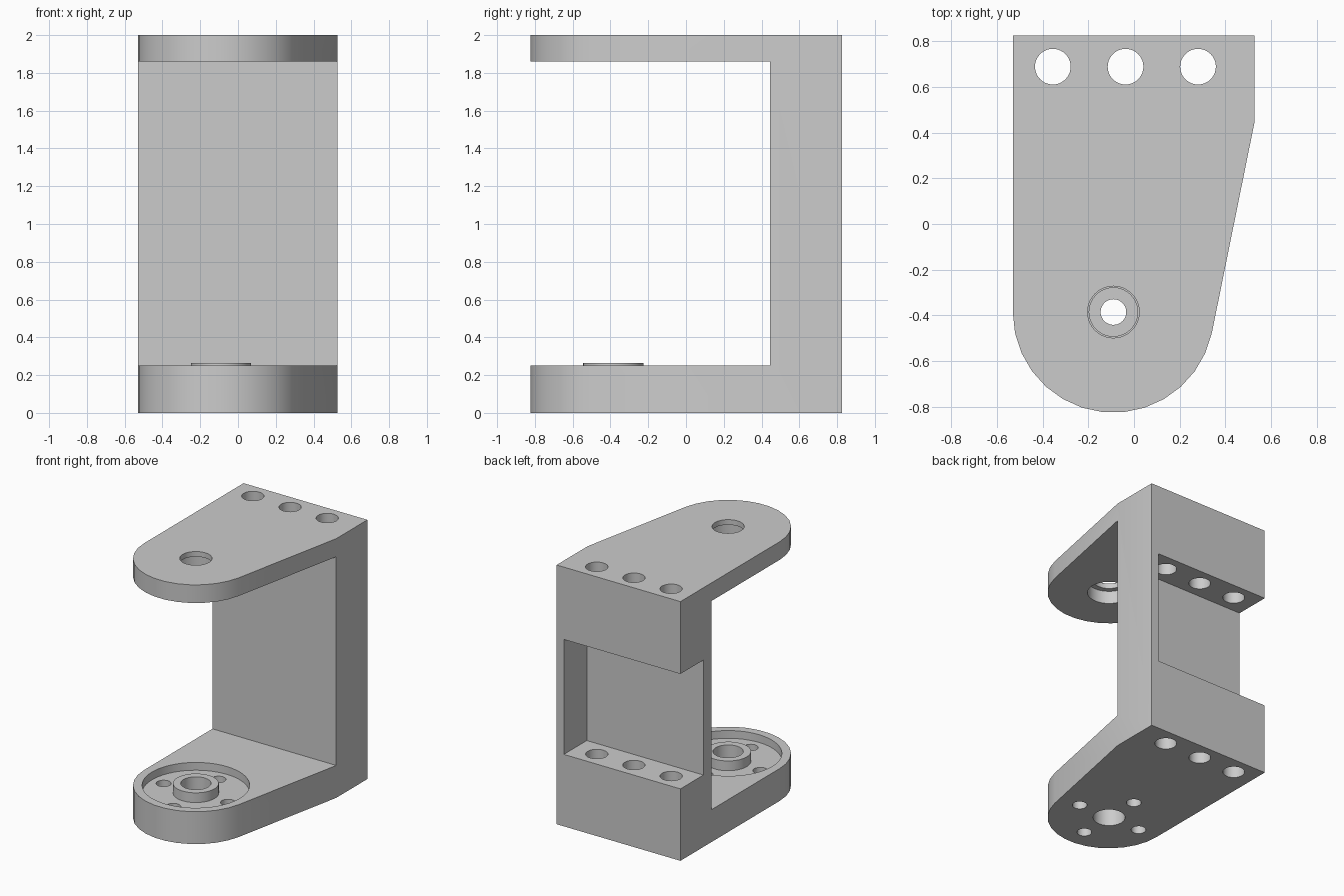
import bpy, bmesh, math
from mathutils import Matrix

cube = bpy.data.objects.get("Cube")
if cube:
    bpy.data.objects.remove(cube, do_unlink=True)

PIVOT = (-0.09, -0.385)
BACK = 0.825          # rear face
WALL = 0.445          # front face of the rear wall

grey = bpy.data.materials.new("plain grey")
grey.use_nodes = True
colour = (0.6, 0.6, 0.6, 1)
grey.diffuse_color = colour
grey.node_tree.nodes["Principled BSDF"].inputs["Base Color"].default_value = colour


def make_object(name, bm):
    bmesh.ops.recalc_face_normals(bm, faces=bm.faces)
    mesh = bpy.data.meshes.new(name)
    bm.to_mesh(mesh)
    bm.free()
    mesh.materials.append(grey)
    obj = bpy.data.objects.new(name, mesh)
    bpy.context.collection.objects.link(obj)
    return obj


def prism(name, outline, z0, z1):
    bm = bmesh.new()
    base = bm.faces.new([bm.verts.new((x, y, z0)) for x, y in outline])
    top = bmesh.ops.extrude_face_region(bm, geom=[base])
    verts = [v for v in top["geom"] if isinstance(v, bmesh.types.BMVert)]
    bmesh.ops.translate(bm, verts=verts, vec=(0, 0, z1 - z0))
    return make_object(name, bm)


def box(name, x0, x1, y0, y1, z0, z1):
    return prism(name, [(x0, y0), (x1, y0), (x1, y1), (x0, y1)], z0, z1)


def cylinder(name, centre, radius, z0, z1, sides=40):
    bm = bmesh.new()
    place = Matrix.Translation((*centre, (z0 + z1) / 2))
    bmesh.ops.create_cone(bm, cap_ends=True, segments=sides, radius1=radius,
                          radius2=radius, depth=z1 - z0, matrix=place)
    return make_object(name, bm)


def combine(body, tool, operation="DIFFERENCE"):
    mod = body.modifiers.new(tool.name, "BOOLEAN")
    mod.operation = operation
    mod.solver = "EXACT"
    mod.object = tool
    bpy.context.view_layer.objects.active = body
    bpy.ops.object.modifier_apply(modifier=mod.name)
    bpy.data.objects.remove(tool, do_unlink=True)


# Bracket body: rounded nose, straight right side, tapered left side
nose = [math.radians(a) for a in range(180, 349, 12)]
outline = [(PIVOT[0] + 0.44 * math.cos(a), PIVOT[1] + 0.44 * math.sin(a)) for a in nose]
outline += [(0.527, WALL), (0.527, BACK), (-0.53, BACK)]
bracket = prism("bracket", outline, 0, 2)

# Opening between the arms, and rear pocket open on one side
combine(bracket, box("arm_gap", -1, 1, -1, WALL, 0.25, 1.86))
combine(bracket, box("rear_pocket", -1, 0.465, 0.545, 1, 0.555, 1.442))

# Three mounting holes through both rear blocks
for x in (-0.355, -0.037, 0.28):
    combine(bracket, cylinder("mounting_hole", (x, 0.688), 0.078, -0.1, 2.1))

# Lower arm: round recess with a central boss
combine(bracket, cylinder("recess", PIVOT, 0.376, 0.19, 0.3, 60))
combine(bracket, cylinder("boss", PIVOT, 0.16, 0.1, 0.265), "UNION")
combine(bracket, cylinder("boss_bore", PIVOT, 0.106, 0.165, 0.3))
combine(bracket, cylinder("lower_bore", PIVOT, 0.115, -0.1, 0.14))
combine(bracket, cylinder("centre_hole", PIVOT, 0.056, -0.1, 0.3))

# Four screw holes around the boss
for i in range(4):
    a = i * math.pi / 2
    spot = (PIVOT[0] + 0.275 * math.cos(a), PIVOT[1] + 0.275 * math.sin(a))
    combine(bracket, cylinder("screw_hole", spot, 0.053, -0.1, 0.3, 24))

# Upper arm: through hole with a wider seat underneath
combine(bracket, cylinder("upper_hole", PIVOT, 0.113, 1.8, 2.1))
combine(bracket, cylinder("upper_seat", PIVOT, 0.155, 1.8, 1.96))

# Smooth the round walls, keep edges sharp
bpy.ops.object.select_all(action="DESELECT")
bracket.select_set(True)
bpy.context.view_layer.objects.active = bracket
bpy.ops.object.shade_smooth_by_angle(angle=math.radians(25))
